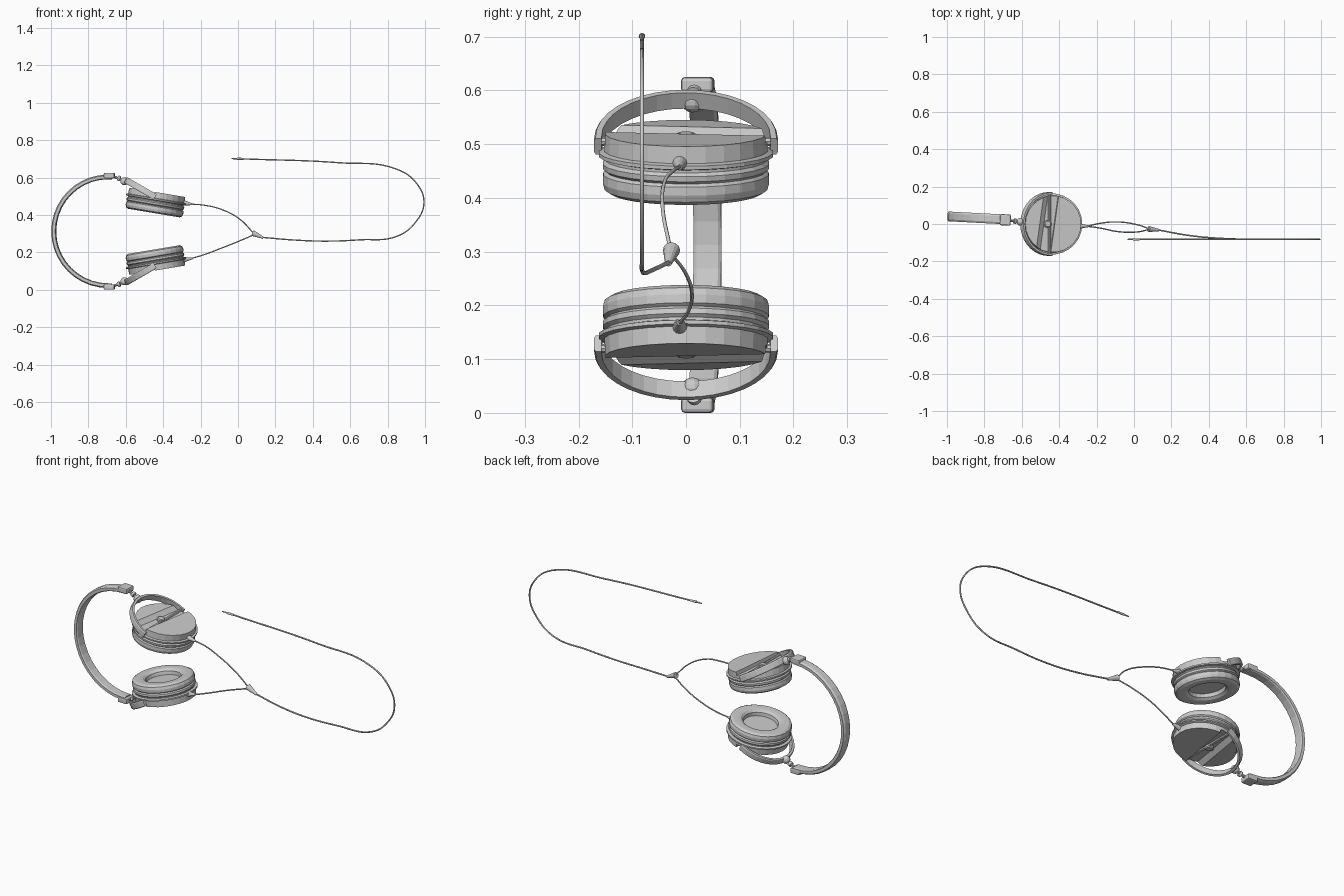
import bpy, bmesh
from math import radians, sin, cos, pi
from mathutils import Matrix, Vector

if "Cube" in bpy.data.objects:
    bpy.data.objects.remove(bpy.data.objects["Cube"])

MID = 0.3125  # height of the symmetry plane between both ear cups
mirror_center = bpy.data.objects.new("mirror_center", None)
mirror_center.location = (0, 0, MID)
mirror_center.hide_render = True
bpy.context.collection.objects.link(mirror_center)


def finish(name, bm, mat=Matrix(), mirrored=False):
    bmesh.ops.recalc_face_normals(bm, faces=bm.faces)
    bm.transform(mat)
    me = bpy.data.meshes.new(name)
    bm.to_mesh(me)
    bm.free()
    ob = bpy.data.objects.new(name, me)
    bpy.context.collection.objects.link(ob)
    if mirrored:
        mirror(ob)
    return ob


def mirror(ob):
    m = ob.modifiers.new("mirror", 'MIRROR')
    m.use_axis = (False, False, True)
    m.mirror_object = mirror_center
    m.use_mirror_merge = False


def lathe(name, profile, mat, segs=26, mirrored=True):
    bm = bmesh.new()
    rings = []
    for r, h in profile:
        n = segs if r > 0 else 1
        rings.append([bm.verts.new((r * cos(2 * pi * i / segs), r * sin(2 * pi * i / segs), h))
                      for i in range(n)])
    for a, b in zip(rings, rings[1:]):
        for i in range(segs):
            j = (i + 1) % segs
            quad = [a[i % len(a)], a[j % len(a)], b[j % len(b)], b[i % len(b)]]
            bm.faces.new(list(dict.fromkeys(quad)))
    return finish(name, bm, mat, mirrored)


def sweep(name, path, section, mat, mirrored=False):
    """Sweep a (normal, width) section along a path in the local XY plane."""
    bm = bmesh.new()
    pts = [Vector(p) for p in path]
    rings = []
    for i, p in enumerate(pts):
        t = (pts[min(i + 1, len(pts) - 1)] - pts[max(i - 1, 0)]).normalized()
        rings.append([bm.verts.new((p.x + t.y * n, p.y - t.x * n, w)) for n, w in section])
    k = len(section)
    for a, b in zip(rings, rings[1:]):
        for i in range(k):
            bm.faces.new((a[i], a[(i + 1) % k], b[(i + 1) % k], b[i]))
    bm.faces.new(rings[0])
    bm.faces.new(rings[-1])
    return finish(name, bm, mat, mirrored)


def taper(name, p, q, r1, r2, mirrored=False, segs=12):
    p, q = Vector(p), Vector(q)
    bm = bmesh.new()
    bmesh.ops.create_cone(bm, cap_ends=True, segments=segs, radius1=r1, radius2=r2,
                          depth=(q - p).length)
    rot = (q - p).to_track_quat('Z', 'Y').to_matrix().to_4x4()
    return finish(name, bm, Matrix.Translation((p + q) / 2) @ rot, mirrored)


def ball(name, c, r, mirrored=True):
    bm = bmesh.new()
    bmesh.ops.create_uvsphere(bm, u_segments=14, v_segments=8, radius=r)
    return finish(name, bm, Matrix.Translation(c), mirrored)


def cable(name, pts, r):
    cu = bpy.data.curves.new(name, 'CURVE')
    cu.dimensions = '3D'
    cu.bevel_depth = r
    cu.bevel_resolution = 1
    cu.resolution_u = 8
    sp = cu.splines.new('BEZIER')
    sp.bezier_points.add(len(pts) - 1)
    for b, p in zip(sp.bezier_points, pts):
        b.co = p
        b.handle_left_type = b.handle_right_type = 'AUTO'
    ob = bpy.data.objects.new(name, cu)
    bpy.context.collection.objects.link(ob)


# Ear cups: local z runs from the cushion to the outer face
cup = Matrix.Translation((-0.45, 0, 0.41)) @ Matrix.Rotation(radians(9.5), 4, 'Y')
lathe("ear_cushion", [(0, .03), (.085, .03), (.088, .012), (.1, .002), (.115, 0), (.14, 0),
                      (.152, .007), (.156, .02), (.155, .036), (.148, .042), (0, .042)], cup)
shell = lathe("cup_shell", [(0, .041), (.149, .041), (.155, .046), (.156, .056), (.15, .062),
                            (.15, .067), (.163, .07), (.163, .077), (.153, .08),
                            (.151, .112), (0, .112)], cup, mirrored=False)

# Slanted channel across the outer face
channel_place = cup @ Matrix.Translation((-.028, 0, .112)) @ Matrix.Rotation(radians(-8), 4, 'Z') \
    @ Matrix.Rotation(radians(90), 4, 'X')
bm = bmesh.new()
front, back = [[bm.verts.new((x, y, z)) for x, y in
                ((-.045, .01), (-.045, 0), (-.02, -.018), (.035, -.018), (.036, .01))]
               for z in (-.2, .2)]
bm.faces.new(front)
bm.faces.new(back)
for i in range(5):
    j = (i + 1) % 5
    bm.faces.new((front[i], front[j], back[j], back[i]))
cutter = finish("channel_cutter", bm, channel_place)
cutter.hide_render = True
cutter.hide_set(True)
cut = shell.modifiers.new("channel", 'BOOLEAN')
cut.operation = 'DIFFERENCE'
cut.object = cutter
mirror(shell)

# Pivot axle and screw in the channel
taper("pivot_axle", (-.452, -.166, .505), (-.452, .166, .505), .008, .008, True, 8)
lathe("channel_screw", [(0, .085), (.02, .085), (.02, .104), (.015, .108), (0, .108)],
      cup @ Matrix.Translation((-.028, 0, 0)), 14)

# Yoke: half hoop around each cup
d, w = Vector((-.866, 0, .5)), Vector((-.5, 0, -.866))
yoke_place = Matrix.Translation((-.45, 0, .5)) @ Matrix((d, (0, 1, 0), w)).transposed().to_4x4()
arc = [(.168 * sin(pi * i / 18), -.163 * cos(pi * i / 18)) for i in range(19)]
path = [(-.008, -.163)] + arc + [(-.008, .163)]
sweep("yoke", path, [(-.006, -.017), (.005, -.017), (.008, -.012), (.008, .012),
                     (.005, .017), (-.006, .017)], yoke_place, True)

# Headband
band_place = Matrix.Translation((-.695, .025, MID)) @ Matrix.Rotation(radians(-3), 4, 'Z') \
    @ Matrix.Rotation(radians(90), 4, 'X')
arc = [(.29 * cos(pi / 2 + pi * i / 20), .29 * sin(pi / 2 + pi * i / 20)) for i in range(21)]
sweep("headband", [(.02, .29)] + arc + [(.02, -.29)],
      [(-.012, -.02), (-.008, -.026), (.007, -.026), (.013, -.016),
       (.013, .016), (.007, .026), (-.008, .026), (-.012, .02)], band_place)

# End caps of the band
bm = bmesh.new()
bmesh.ops.create_cube(bm, size=1)
bm.transform(Matrix.Diagonal((.058, .06, .029, 1)))
bmesh.ops.bevel(bm, geom=bm.edges[:], offset=.007, segments=2, affect='EDGES', profile=.5)
finish("band_end_cap", bm, Matrix.Translation((-.688, .022, .6105)) @
       Matrix.Rotation(radians(-3), 4, 'Z'), True)

# Swivel joint between band and yoke
taper("swivel_rod", (-.67, .02, .607), (-.6, .01, .58), .007, .007, True, 10)
taper("swivel_collar", (-.642, .016, .598), (-.63, .014, .593), .014, .014, True)
ball("swivel_ball", (-.608, .012, .58), .021)

# Cable strain reliefs, branches, splitter, main lead and plug
taper("strain_relief", (-.305, -.011, .467), (-.245, -.012, .457), .017, .005, True)
cable("upper_branch_cable", [(-.25, -.012, .458), (-.18, -.022, .452), (-.09, -.04, .43),
                             (.01, -.043, .377), (.085, -.028, .3)], .0035)
cable("lower_branch_cable", [(-.25, -.012, .167), (-.18, .004, .188), (-.09, .011, .222),
                             (.01, -.002, .262), (.085, -.026, .294)], .0035)
taper("cable_splitter", (.078, -.027, .303), (.135, -.033, .278), .016, .006)
cable("main_cable", [(.13, -.032, .28), (.3, -.062, .266), (.47, -.077, .26), (.65, -.082, .267),
                     (.85, -.082, .286), (.95, -.082, .362), (.994, -.082, .463),
                     (.96, -.082, .562), (.85, -.082, .644), (.543, -.082, .679),
                     (.02, -.082, .7)], .004)
taper("plug_sleeve", (.03, -.082, .7), (-.005, -.082, .701), .005, .006)
taper("plug_pin", (-.005, -.082, .701), (-.036, -.082, .701), .004, .003)
